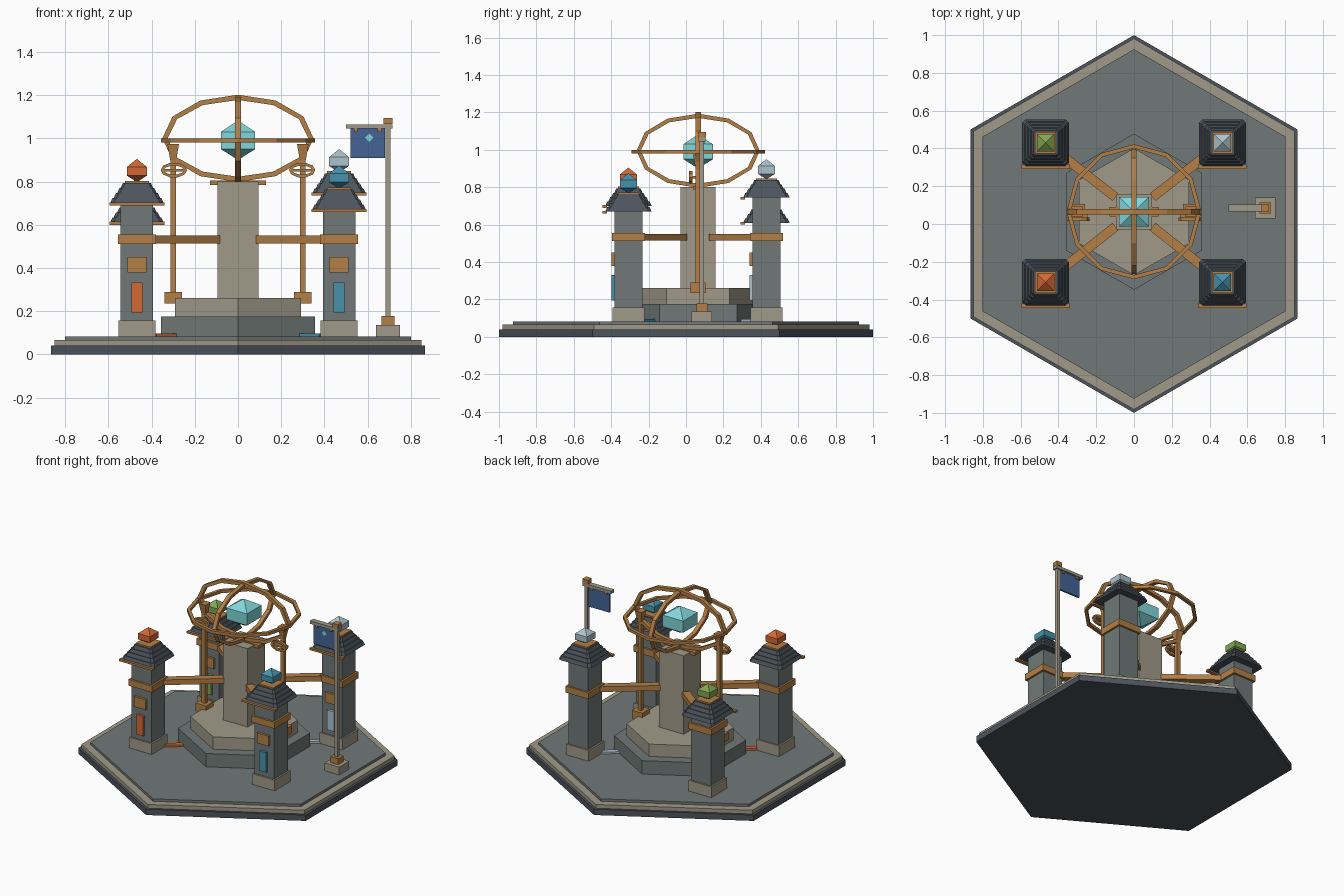
import bpy, bmesh
from math import sin, cos, pi, atan2, hypot
from mathutils import Vector, Matrix

cube = bpy.data.objects.get("Cube")
if cube:
    bpy.data.objects.remove(cube, do_unlink=True)


def material(name, r, g, b):
    # sRGB bytes to linear values
    lin = [((c / 255 + 0.055) / 1.055) ** 2.4 for c in (r, g, b)] + [1]
    m = bpy.data.materials.new(name)
    m.use_nodes = True
    m.diffuse_color = lin
    m.node_tree.nodes["Principled BSDF"].inputs["Base Color"].default_value = lin
    return m


SLATE = material("slate", 112, 121, 119)
STONE = material("pale_stone", 160, 154, 137)
DARK = material("dark_slate", 76, 84, 92)
WOOD = material("bronze_wood", 180, 127, 70)
ORANGE = material("orange", 212, 104, 52)
TEAL = material("teal", 72, 146, 172)
ICE = material("ice", 172, 196, 206)
GREEN = material("green", 130, 166, 84)
AQUA = material("aqua", 130, 214, 218)
NAVY = material("navy", 68, 100, 150)

CY = 0.065                       # y of the central monument
SQUARE = [(-1, -1), (1, -1), (1, 1), (-1, 1)]
K = 0.86                         # chamfered square
CHAMFER = [(-K, -1), (K, -1), (1, -K), (1, K), (K, 1), (-K, 1), (-1, K), (-1, -K)]
HEXAGON = [(sin(-i * pi / 3), cos(i * pi / 3)) for i in range(6)]


def finish(bm, name, mat):
    bmesh.ops.recalc_face_normals(bm, faces=bm.faces)
    me = bpy.data.meshes.new(name)
    bm.to_mesh(me)
    bm.free()
    me.materials.append(mat)
    ob = bpy.data.objects.new(name, me)
    bpy.context.collection.objects.link(ob)
    return ob


def stack(name, mat, x, y, levels, outline=SQUARE):
    """Loft one outline through (height, half size) levels; size 0 is a point."""
    bm = bmesh.new()
    rings = []
    for z, r in levels:
        if r == 0:
            rings.append([bm.verts.new((x, y, z))])
        else:
            rings.append([bm.verts.new((x + r * u, y + r * v, z)) for u, v in outline])
    n = len(outline)
    for a, b in zip(rings, rings[1:]):
        for i in range(n):
            j = (i + 1) % n
            if len(a) == 1:
                bm.faces.new((a[0], b[j], b[i]))
            elif len(b) == 1:
                bm.faces.new((a[i], a[j], b[0]))
            else:
                bm.faces.new((a[i], a[j], b[j], b[i]))
    for ring in (rings[0], rings[-1]):
        if len(ring) > 1:
            bm.faces.new(ring)
    return finish(bm, name, mat)


def box(name, mat, centre, size, turn=0):
    bm = bmesh.new()
    place = Matrix.Translation(centre) @ Matrix.Rotation(turn, 4, "Z")
    bmesh.ops.create_cube(bm, size=1, matrix=place @ Matrix.Diagonal((*size, 1)))
    return finish(bm, name, mat)


def hoop(name, centre, u, v, a, b, thick, width, sides=12):
    """Faceted elliptical hoop with a rectangular section."""
    bm = bmesh.new()
    c, u, v = Vector(centre), Vector(u), Vector(v)
    n = u.cross(v)
    rings = []
    for i in range(sides):
        t = 2 * pi * i / sides
        ring = []
        for s, w in SQUARE:
            p = u * (a + s * thick) * cos(t) + v * (b + s * thick) * sin(t)
            ring.append(bm.verts.new(c + p + n * w * width))
        rings.append(ring)
    for i in range(sides):
        p, q = rings[i], rings[(i + 1) % sides]
        for k in range(4):
            m = (k + 1) % 4
            bm.faces.new((p[k], p[m], q[m], q[k]))
    return finish(bm, name, WOOD)


# Stepped plaza
stack("plaza_foot", DARK, 0, 0, [(0, 1), (0.04, 1)], HEXAGON)
stack("plaza_rim", STONE, 0, 0, [(0.04, 0.982), (0.066, 0.982)], HEXAGON)
stack("plaza_floor", SLATE, 0, 0, [(0.066, 0.925), (0.083, 0.925)], HEXAGON)

# Central pedestal
stack("pedestal_lower", SLATE, 0, CY, [(0.083, 0.413), (0.175, 0.413)], HEXAGON)
stack("pedestal_upper", STONE, 0, CY, [(0.175, 0.336), (0.26, 0.336)], HEXAGON)
stack("central_column", STONE, 0, CY, [(0.26, 0.094), (0.8, 0.094)])
box("column_cradle", WOOD, (0, CY, 0.795), (0.26, 0.05, 0.022))

# Floating crystal and the armillary hoops around it
stack("central_crystal", AQUA, 0, CY,
      [(0.9, 0), (0.95, 0.079), (1.03, 0.079), (1.083, 0)])
hub = (0, CY, 0.99)
X, Y, Z = (1, 0, 0), (0, 1, 0), (0, 0, 1)
hoop("hoop_level", hub, X, Y, 0.346, 0.346, 0.011, 0.01)
hoop("hoop_across", (0, CY, 1.0), X, Z, 0.338, 0.19, 0.012, 0.014)
hoop("hoop_along", (0, CY, 0.995), Y, Z, 0.318, 0.187, 0.011, 0.014)

# Hoop supports, one each side
for side, s in (("left", 1), ("right", -1)):
    x = 0.3 * s
    stack("support_post_" + side, WOOD, x, CY, [(0.26, 0.013), (0.91, 0.013)])
    stack("support_head_" + side, WOOD, x, CY, [(0.895, 0.013), (0.975, 0.027)])
    box("support_foot_" + side, WOOD, (x, CY, 0.262), (0.08, 0.08, 0.055))
    hoop("support_wheel_" + side, (0.297 * s, 0.025, 0.853), X, Z,
         0.054, 0.028, 0.007, 0.009, 10)
    box("support_axle_" + side, WOOD, (0.297 * s, 0.035, 0.853), (0.1, 0.035, 0.012))


def tower(label, x, y, eave, mat):
    stack("tower_plinth_" + label, STONE, x, y, [(0.083, 0.086), (0.157, 0.086)])
    stack("tower_shaft_" + label, SLATE, x, y, [(0.157, 0.075), (eave + 0.02, 0.075)])
    stack("tower_band_" + label, WOOD, x, y, [(0.512, 0.088), (0.556, 0.088)])
    # Front plaque and coloured door
    box("tower_plaque_" + label, WOOD, (x, y - 0.078, 0.415), (0.088, 0.026, 0.07))
    box("tower_door_" + label, mat, (x, y - 0.078, 0.263), (0.05, 0.026, 0.137))
    # Tiered roof
    box("roof_fascia_" + label, WOOD, (x, y - 0.126, eave + 0.007), (0.256, 0.024, 0.014))
    for i in range(4):
        z, r = eave + 0.01 + 0.023 * i, 0.124 - 0.016 * i
        stack(f"roof_tier_{i + 1}_{label}", DARK, x, y,
              [(z, r), (z + 0.024, r - 0.011)], CHAMFER)
    stack("roof_cap_" + label, WOOD, x, y, [(eave + 0.1, 0.056), (eave + 0.113, 0.056)])
    stack("roof_crystal_" + label, mat, x, y, [
        (eave + 0.108, 0), (eave + 0.137, 0.046), (eave + 0.178, 0.046), (eave + 0.215, 0)])
    # Beam to the column and glowing channel in the floor
    d = Vector((x, y - CY, 0))
    ang = atan2(d.y, d.x)

    def radial(name, m, start, end, z, width, height):
        c = d * (start + end) / 2 + Vector((0, CY, z))
        box(name + "_" + label, m, c, (d.length * (end - start), width, height), ang)

    radial("tower_beam", WOOD, 0.21, 0.9, 0.532, 0.05, 0.036)
    radial("floor_channel", mat, 0.62, 0.83, 0.088, 0.032, 0.016)


tower("front_right", -0.468, -0.308, 0.69, ORANGE)
tower("front_left", 0.468, -0.308, 0.66, TEAL)
tower("back_right", -0.468, 0.43, 0.6, GREEN)
tower("back_left", 0.468, 0.43, 0.735, ICE)

# Banner pole
PX, PY = 0.695, 0.085
stack("banner_base", STONE, PX, PY, [(0.083, 0.055), (0.137, 0.055)])
stack("banner_socket", WOOD, PX, PY, [(0.137, 0.03), (0.178, 0.03)])
stack("banner_pole", STONE, PX, PY, [(0.178, 0.012), (1.07, 0.012)])
stack("banner_finial", WOOD, PX, PY, [(1.066, 0.021), (1.095, 0.021)])
box("banner_crossbar", STONE, (0.608, PY, 1.055), (0.215, 0.036, 0.02))
box("banner_cloth", NAVY, (0.6, PY, 0.978), (0.16, 0.012, 0.14))
for i, x in enumerate((0.545, 0.655)):
    box(f"banner_clip_{i + 1}", WOOD, (x, PY, 1.04), (0.018, 0.026, 0.02))

# Diamond emblem on the cloth
emblem = box("banner_emblem", AQUA, (0, 0, 0), (0.028, 0.008, 0.028))
emblem.data.transform(Matrix.Translation((0.607, PY - 0.008, 1.003))
                      @ Matrix.Rotation(pi / 4, 4, "Y"))
